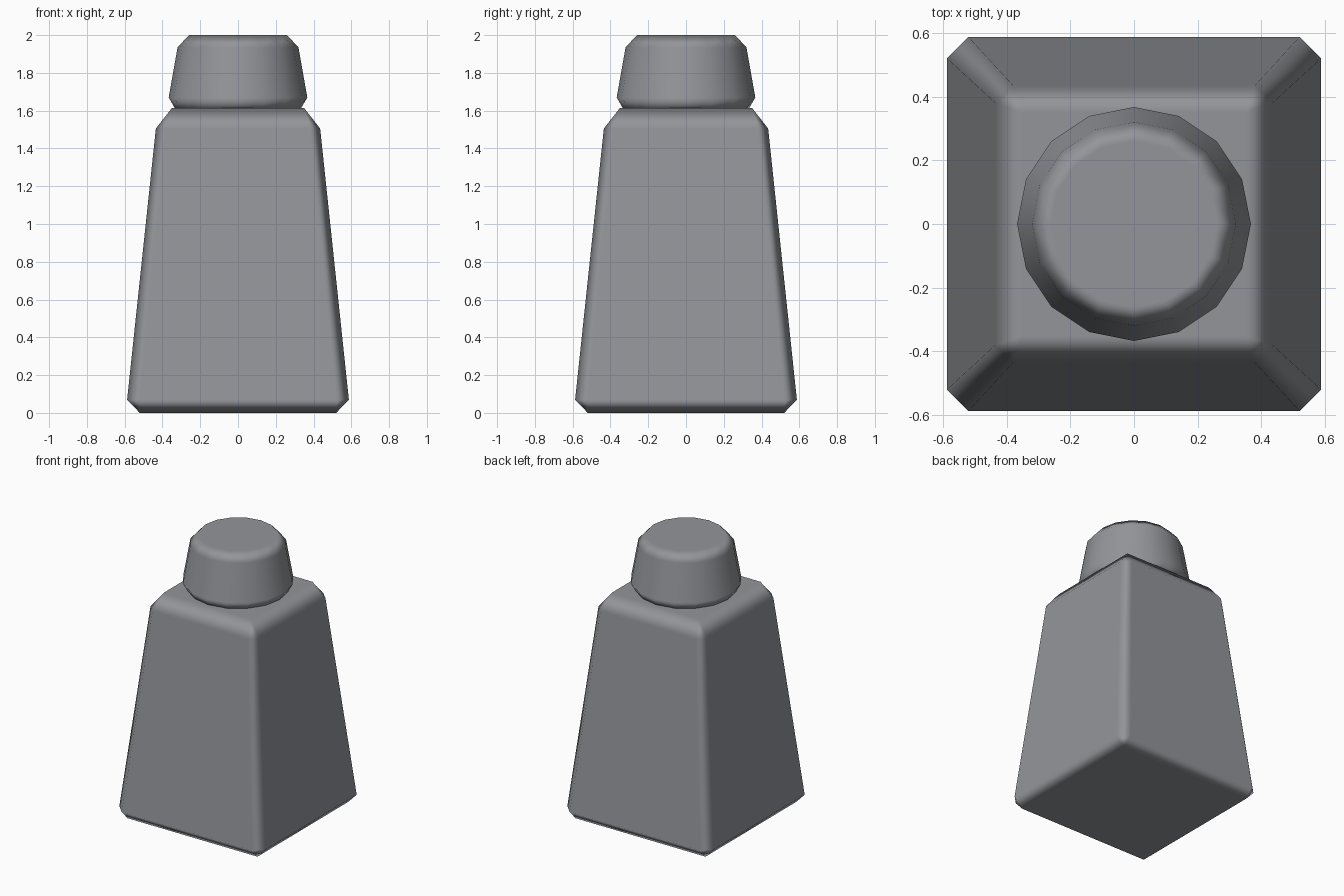
import bpy, bmesh, math

if "Cube" in bpy.data.objects:
    bpy.data.objects.remove(bpy.data.objects["Cube"])

mat = bpy.data.materials.new("grey")
mat.diffuse_color = (0.29, 0.30, 0.32, 1)
mat.use_nodes = True
mat.node_tree.nodes["Principled BSDF"].inputs["Base Color"].default_value = mat.diffuse_color


def finish(name, bm):
    bmesh.ops.recalc_face_normals(bm, faces=bm.faces[:])
    me = bpy.data.meshes.new(name)
    bm.to_mesh(me)
    bm.free()
    me.materials.append(mat)
    for p in me.polygons:
        p.use_smooth = True
    ob = bpy.data.objects.new(name, me)
    bpy.context.collection.objects.link(ob)
    # large faces stay flat, chamfers blend
    wn = ob.modifiers.new("weighted", 'WEIGHTED_NORMAL')
    wn.weight = 100
    return ob


def loft(bm, rings):
    """Skin equal-sized point rings and cap both ends."""
    vs = [[bm.verts.new(p) for p in r] for r in rings]
    n = len(vs[0])
    for a, b in zip(vs, vs[1:]):
        for i in range(n):
            j = (i + 1) % n
            bm.faces.new((a[i], a[j], b[j], b[i]))
    bm.faces.new(vs[0])
    bm.faces.new(vs[-1])


def cut_square(h, c, z):
    """Square of half-size h with corners cut at c."""
    pts = []
    for sx, sy in ((1, 1), (-1, 1), (-1, -1), (1, -1)):
        pair = [(sx * h, sy * c, z), (sx * c, sy * h, z)]
        pts += pair if sx * sy > 0 else pair[::-1]
    return pts


# tapered body with chamfered edges; end corners collapse to points
bm = bmesh.new()
loft(bm, [cut_square(0.52, 0.52, 0.0), cut_square(0.587, 0.52, 0.07),
          cut_square(0.435, 0.38, 1.505), cut_square(0.35, 0.35, 1.614)])
bmesh.ops.remove_doubles(bm, verts=bm.verts[:], dist=0.0001)
finish("bottle_body", bm)

# sixteen-sided tapered cap
bm = bmesh.new()
loft(bm, [[(r * math.cos(k * math.pi / 8), r * math.sin(k * math.pi / 8), z)
           for k in range(16)]
          for r, z in ((0.31, 1.57), (0.367, 1.67), (0.32, 1.935), (0.26, 2.0))])
finish("bottle_cap", bm)
